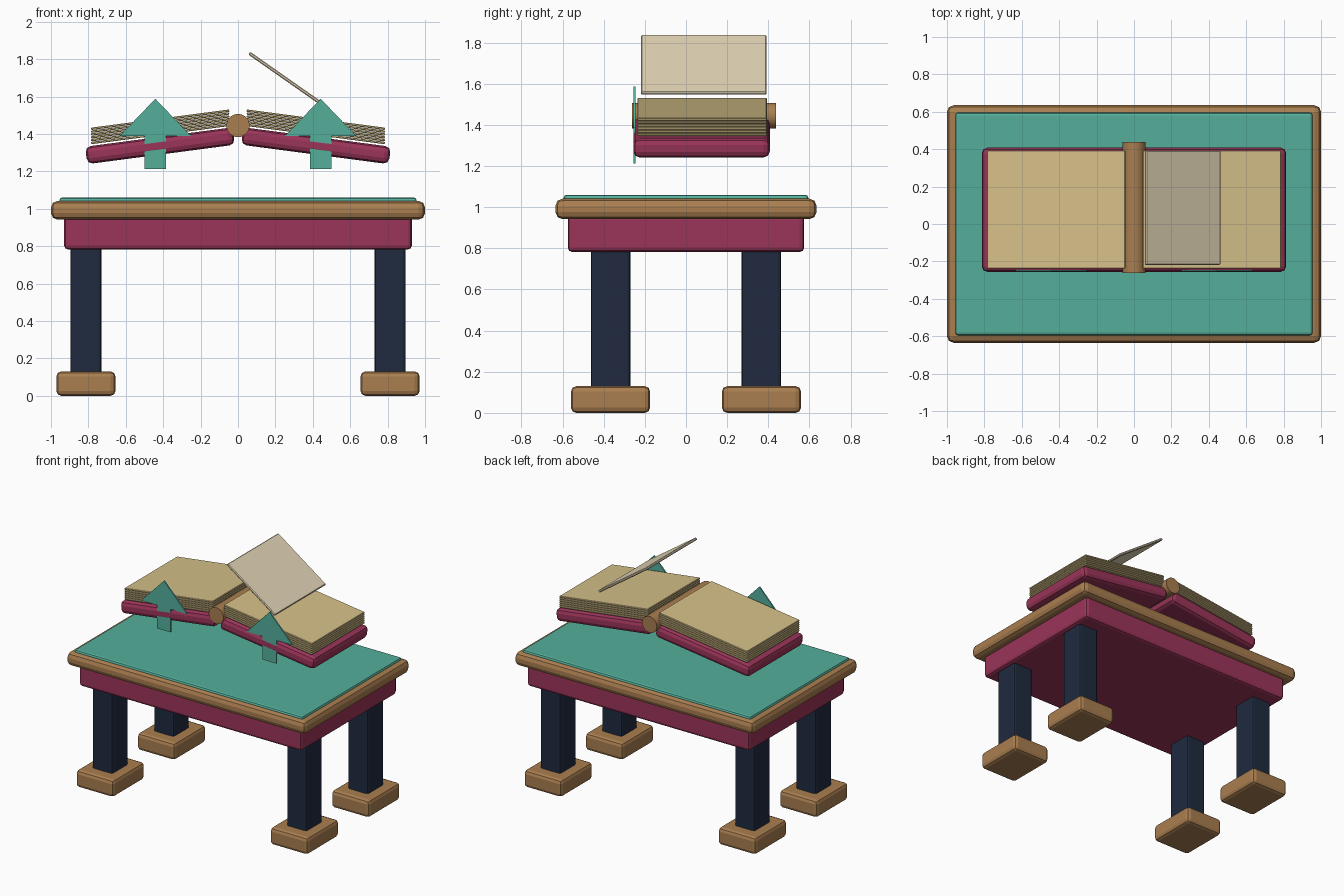
import bpy, bmesh
from math import radians
from mathutils import Matrix

if "Cube" in bpy.data.objects:
    bpy.data.objects.remove(bpy.data.objects["Cube"])


def material(name, rgb):
    m = bpy.data.materials.new(name)
    m.diffuse_color = (*rgb, 1)
    m.use_nodes = True
    m.node_tree.nodes["Principled BSDF"].inputs["Base Color"].default_value = m.diffuse_color
    return m


WOOD = material("wood", (0.40, 0.21, 0.08))
BERRY = material("berry", (0.33, 0.035, 0.10))
NAVY = material("navy", (0.014, 0.023, 0.05))
TEAL = material("teal", (0.09, 0.43, 0.33))
PAPER = material("paper", (0.67, 0.53, 0.25))
PALE = material("pale_paper", (0.78, 0.68, 0.48))


def finish(name, bm, loc, mat, tilt=0, bevel=0, segments=2):
    me = bpy.data.meshes.new(name)
    bmesh.ops.recalc_face_normals(bm, faces=bm.faces)
    bm.to_mesh(me)
    bm.free()
    me.materials.append(mat)
    ob = bpy.data.objects.new(name, me)
    bpy.context.collection.objects.link(ob)
    ob.location = loc
    ob.rotation_euler.y = radians(tilt)
    if bevel:
        mod = ob.modifiers.new("bevel", 'BEVEL')
        mod.width = bevel
        mod.segments = segments
        mod.limit_method = 'ANGLE'
    return ob


def box(name, size, loc, mat, **kw):
    bm = bmesh.new()
    bmesh.ops.create_cube(bm, size=1)
    bmesh.ops.scale(bm, vec=size, verts=bm.verts)
    return finish(name, bm, loc, mat, **kw)


# Table
box("tabletop", (2.0, 1.27, 0.10), (0, 0, 0.992), WOOD, bevel=0.035)
box("table_mat", (1.91, 1.19, 0.04), (0, 0, 1.04), TEAL, bevel=0.014)
box("apron", (1.86, 1.15, 0.18), (0, 0, 0.872), BERRY, bevel=0.022)
for sx, side in ((-1, "left"), (1, "right")):
    for sy, end in ((-1, "front"), (1, "back")):
        x, y = sx * 0.813, sy * 0.367
        box(f"{end}_{side}_leg", (0.167, 0.192, 0.72), (x, y, 0.46), NAVY, bevel=0.016)
        box(f"{end}_{side}_foot", (0.316, 0.385, 0.13), (x, y, 0.065), WOOD, bevel=0.026)

# Open book: covers and stacked page layers on each side
TILT = 7.5
for sx, side in ((-1, "left"), (1, "right")):
    box(f"{side}_cover", (0.796, 0.664, 0.094), (sx * 0.417, 0.076, 1.337), BERRY,
        tilt=sx * TILT, bevel=0.03)
    for i in range(6):
        box(f"{side}_page_layer_{i + 1}", (0.745, 0.63, 0.0125),
            (sx * 0.416, 0.078, 1.400 + i * 0.0152), PAPER,
            tilt=sx * TILT, bevel=0.003, segments=1)

    # Flat arrow marker on the front edge of the book
    bm = bmesh.new()
    outline = [(-0.057, 1.213), (0.057, 1.213), (0.057, 1.388), (0.192, 1.388),
               (0, 1.588), (-0.192, 1.388), (-0.057, 1.388)]
    face = bm.faces.new([bm.verts.new((x, 0, z)) for x, z in outline])
    ext = bmesh.ops.extrude_face_region(bm, geom=[face])
    moved = [v for v in ext["geom"] if isinstance(v, bmesh.types.BMVert)]
    bmesh.ops.translate(bm, vec=(0, 0.01, 0), verts=moved)
    finish(f"{side}_arrow_marker", bm, (sx * 0.442, -0.255, 0), TEAL)

# Round spine
bm = bmesh.new()
bmesh.ops.create_cone(bm, cap_ends=True, segments=24, radius1=0.062, radius2=0.062,
                      depth=0.70, matrix=Matrix.Rotation(radians(90), 4, 'X'))
spine = finish("book_spine", bm, (0, 0.088, 1.445), WOOD)
spine.data.shade_smooth()
bpy.context.view_layer.objects.active = spine
spine.select_set(True)
bpy.ops.object.shade_smooth_by_angle(angle=radians(30))

# Loose turning page
box("turning_page", (0.488, 0.61, 0.018), (0.26, 0.087, 1.692), PALE,
    tilt=35, bevel=0.005, segments=1)
